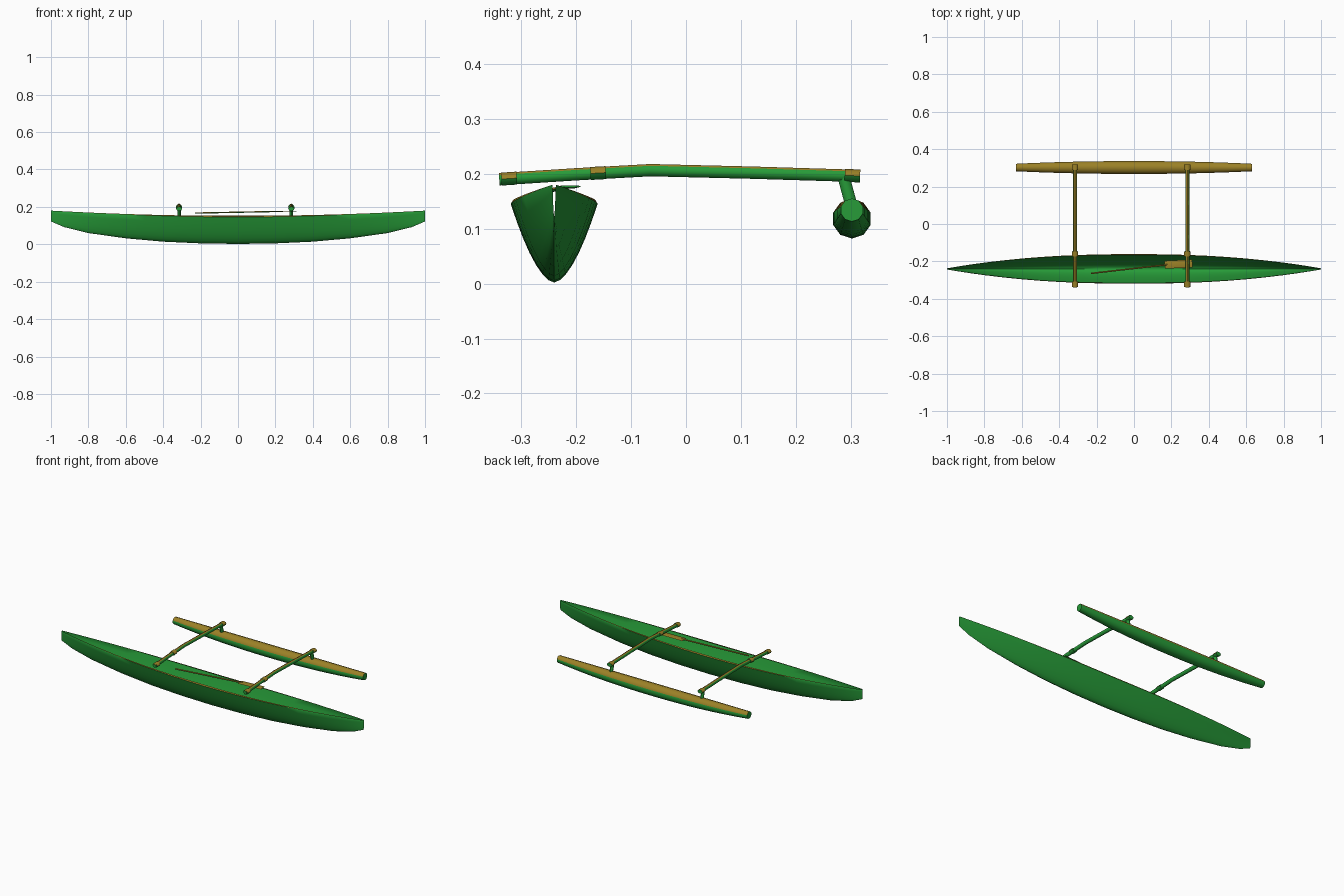
import bpy, bmesh
from math import sin, cos, pi
from mathutils import Vector

if "Cube" in bpy.data.objects:
    bpy.data.objects.remove(bpy.data.objects["Cube"])


def material(name, rgb):
    m = bpy.data.materials.new(name)
    m.diffuse_color = (*rgb, 1)
    m.use_nodes = True
    m.node_tree.nodes["Principled BSDF"].inputs["Base Color"].default_value = m.diffuse_color
    return m


GREEN = material("green", (0.02, 0.33, 0.04))
BROWN = material("brown", (0.33, 0.22, 0.02))


def finish(name, bm, weathered=True, fix=True):
    """Make an object; upward faces take the brown finish."""
    if fix:
        bmesh.ops.recalc_face_normals(bm, faces=bm.faces)
    bm.normal_update()
    for f in bm.faces:
        f.smooth = True
        f.material_index = 1 if weathered and f.normal.z > 0.4 else 0
    for e in bm.edges:
        if len(e.link_faces) == 2:
            e.smooth = e.calc_face_angle(0) < 0.8
    me = bpy.data.meshes.new(name)
    bm.to_mesh(me)
    bm.free()
    me.materials.append(GREEN)
    me.materials.append(BROWN)
    ob = bpy.data.objects.new(name, me)
    bpy.context.collection.objects.link(ob)
    return ob


def loft(rings, closed=True):
    """Skin a list of point rings; closed rings also get end caps."""
    bm = bmesh.new()
    rows = [[bm.verts.new(p) for p in r] for r in rings]
    n = len(rows[0])
    for a, b in zip(rows, rows[1:]):
        for i in range(n if closed else n - 1):
            j = (i + 1) % n
            bm.faces.new((a[i], b[i], b[j], a[j]))
    if closed:
        bm.faces.new(rows[0])
        bm.faces.new(rows[-1])
    return bm


def tube(name, path, ru, rv, sides=8):
    """Round bar along a path; ru is the horizontal radius, rv the other."""
    pts = [Vector(p) for p in path]
    rings = []
    for i, p in enumerate(pts):
        d = (pts[min(i + 1, len(pts) - 1)] - pts[max(i - 1, 0)]).normalized()
        u = d.cross(Vector((0, 0, 1))).normalized()
        v = u.cross(d)
        rings.append([p + u * ru * cos(2 * pi * k / sides) + v * rv * sin(2 * pi * k / sides)
                      for k in range(sides)])
    return finish(name, loft(rings))


def lerp(table, x):
    for (x0, z0), (x1, z1) in zip(table, table[1:]):
        if x <= x1:
            return z0 + (z1 - z0) * (x - x0) / (x1 - x0)
    return table[-1][1]


# Open hull shell with open, knife-like ends and a small inward gunwale lip
HULL_Y = -0.24
keel = [(0, .002), (.2, .005), (.4, .014), (.6, .032), (.8, .06), (.93, .092), (1, .122)]
sections = []
half = [0, .1, .2, .3, .4, .5, .6, .7, .8, .87, .93, .97, 1]
for x in [-h for h in half[:0:-1]] + half:
    a = abs(x)
    w = .003 + .076 * (1 - a ** 2.3)
    top = .152 + .028 * a ** 2
    lip = .007 * (1 - a)
    low = lerp(keel, a)
    side = [(w * t ** .58, low + (top - lip - low) * t)
            for t in (.03, .1, .22, .38, .56, .78, 1)]
    side.append((w - lip * .6, top))
    ring = [(x, HULL_Y - y, z) for y, z in reversed(side)]
    ring.append((x, HULL_Y, low))
    ring += [(x, HULL_Y + y, z) for y, z in side]
    sections.append(ring)
bm = loft(sections, closed=False)
bm.normal_update()
if sum(f.normal.z * f.calc_area() for f in bm.faces) > 0:
    bmesh.ops.reverse_faces(bm, faces=bm.faces)
finish("hull", bm, fix=False)

# Outrigger float, tapered and slightly raised at both ends
rings = []
for i in range(17):
    s = -1 + i / 8
    r = .021 + .015 * (1 - abs(s) ** 2.2)
    zc = .118 + .016 * abs(s) ** 2.2
    rings.append([(.63 * s, .302 + r * sin(2 * pi * k / 10), zc + r * cos(2 * pi * k / 10))
                  for k in range(10)])
finish("float", loft(rings))

# Crossbeams with lashings and struts down to the float
BEAM = [(-.34, .19), (-.2, .199), (-.065, .2065), (.12, .202), (.316, .196)]
for label, x in (("rear", -.315), ("front", .285)):
    tube(label + "_crossbeam", [(x, y, z) for y, z in BEAM], .0105, .0112)
    for n, y in enumerate((-.322, -.16, .303)):
        tube(f"{label}_lashing_{n + 1}",
             [(x, y - .014, lerp(BEAM, y - .014)), (x, y + .014, lerp(BEAM, y + .014))],
             .0165, .0118)
    tube(label + "_strut", [(x, .287, .194), (x, .303, .135)], .009, .011)

# Paddle lying across the hull beneath the beams
tube("paddle_shaft", [(-.23, -.264, .167), (.18, -.217, .175)], .004, .004, 6)
tube("paddle_blade", [(.165, -.219, .1745), (.18, -.217, .175), (.3, -.212, .177), (.312, -.211, .177)],
     .021, .002, 8)
